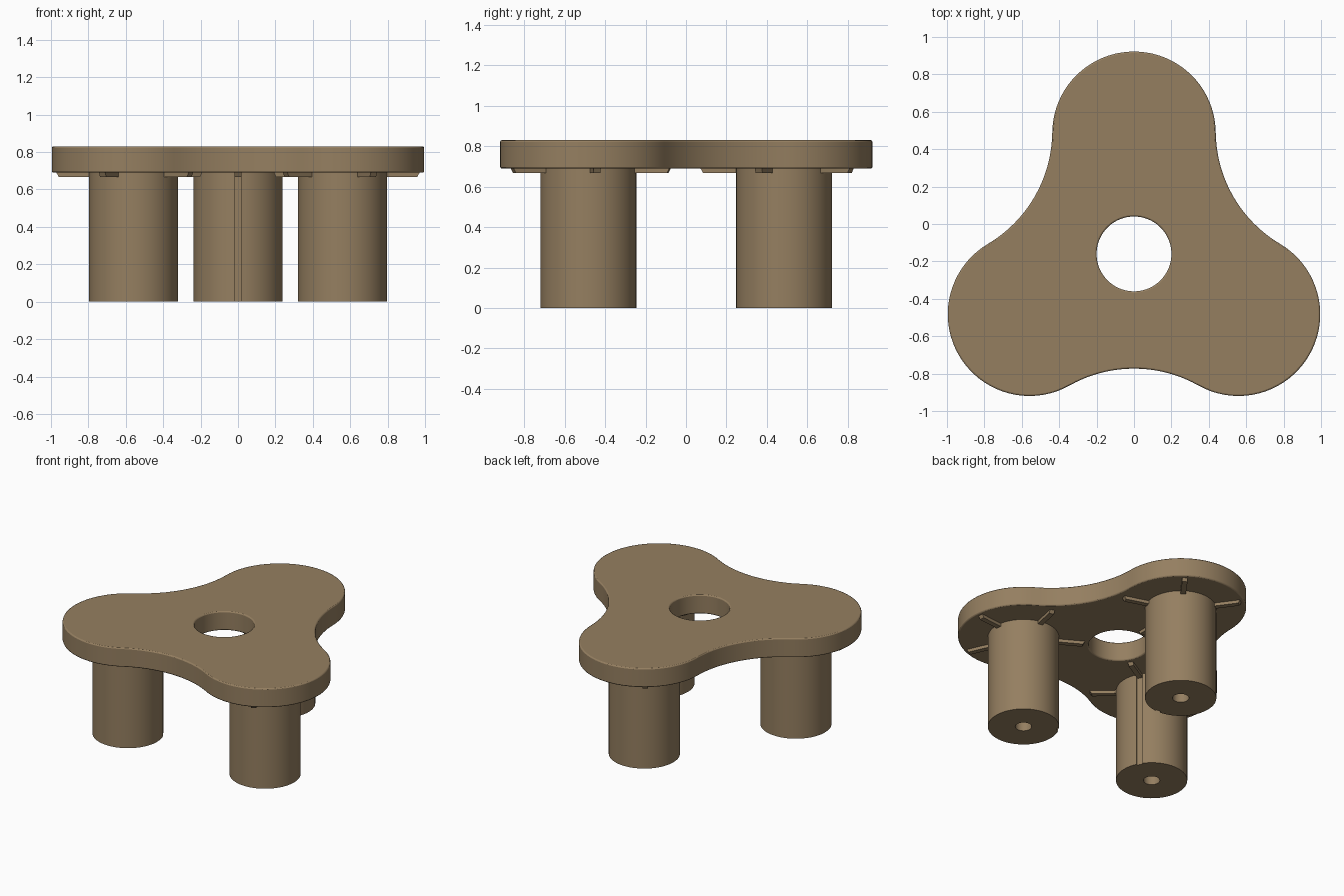
import bpy, bmesh, math
from mathutils import Vector, Matrix

if "Cube" in bpy.data.objects:
    bpy.data.objects.remove(bpy.data.objects["Cube"])

HUB = Vector((0, -0.16, 0))      # centre of the three-fold symmetry
REACH, LOBE_R = 0.645, 0.437     # hub to leg axis, lobe radius
TOP_Z, UNDER_Z = 0.83, 0.69
LEG_R, BORE_R = 0.238, 0.055

wood = bpy.data.materials.new("warm brown")
wood.diffuse_color = (0.30, 0.212, 0.118, 1)
wood.use_nodes = True
wood.node_tree.nodes["Principled BSDF"].inputs["Base Color"].default_value = wood.diffuse_color


def finish(name, bm, bevel=0):
    bmesh.ops.recalc_face_normals(bm, faces=bm.faces)
    mesh = bpy.data.meshes.new(name)
    bm.to_mesh(mesh)
    bm.free()
    mesh.materials.append(wood)
    obj = bpy.data.objects.new(name, mesh)
    bpy.context.collection.objects.link(obj)
    if bevel:
        mod = obj.modifiers.new("edge", "BEVEL")
        mod.width, mod.segments = bevel, 2
        mod.limit_method, mod.angle_limit = "ANGLE", math.radians(50)
    bpy.ops.object.select_all(action="DESELECT")
    obj.select_set(True)
    bpy.context.view_layer.objects.active = obj
    bpy.ops.object.shade_smooth_by_angle(angle=math.radians(30))
    return obj


def stack(bm, loops, closed=False):
    """Join equal-length loops of points with quads."""
    rings = [[bm.verts.new(p) for p in loop] for loop in loops]
    pairs = list(zip(rings, rings[1:])) + ([(rings[-1], rings[0])] if closed else [])
    for a, b in pairs:
        for i in range(len(a)):
            j = (i + 1) % len(a)
            bm.faces.new((a[i], a[j], b[j], b[i]))
    return rings


def at_z(points, z):
    return [Vector((p.x, p.y, z)) for p in points]


def polar(r, a):
    return Vector((r * math.cos(a), r * math.sin(a), 0))


def inner_loop(points, r):
    return [p.normalized() * r for p in points]


# Three-lobed top: lobe arcs joined by tangent concave arcs, hole in the middle
lobe = Vector((REACH, 0, 0))
fillet = polar(1.316, math.radians(60))
half = math.atan2(fillet.y, fillet.x - REACH)
fillet_r = (fillet - lobe).length - LOBE_R
sweep = 2 * (half + math.pi - math.radians(240))
outline = []
for k in range(3):
    turn = Matrix.Rotation(math.radians(90 + 120 * k), 3, "Z")
    pts = [lobe + polar(LOBE_R, -half + 2 * half * i / 40) for i in range(40)]
    pts += [fillet + polar(fillet_r, half + math.pi - sweep * i / 20) for i in range(20)]
    outline += [turn @ p for p in pts]
hole = inner_loop(outline, 0.20)
bm = bmesh.new()
stack(bm, [at_z(outline, UNDER_Z), at_z(outline, TOP_Z),
           at_z(hole, TOP_Z), at_z(hole, UNDER_Z)], closed=True)
finish("table_top", bm, bevel=0.008).location = HUB


def make_leg(name):
    """Round leg with a shallow groove on +x and a bore in the foot."""
    g = math.asin(0.02 / LEG_R)
    step = (2 * math.pi - 2 * g) / 64
    ring = [polar(LEG_R, g + step * i) for i in range(65)]
    ring += [Vector((LEG_R - 0.012, y, 0)) for y in (-0.02, 0.02)]
    bore = inner_loop(ring, BORE_R)
    bm = bmesh.new()
    rings = stack(bm, [at_z(ring, UNDER_Z + 0.005), at_z(ring, 0),
                       at_z(bore, 0), at_z(bore, 0.3)])
    bm.faces.new(rings[0])
    bm.faces.new(rings[-1])
    return finish(name, bm)


def make_ribs(name):
    """Five radial stiffeners with sloped outer ends."""
    bm = bmesh.new()
    low = UNDER_Z - 0.023
    for i in range(5):
        turn = Matrix.Rotation(math.radians(72 * i), 3, "Z")
        side = [(0.22, low), (0.40, low), (0.415, UNDER_Z + 0.004), (0.22, UNDER_Z + 0.004)]
        rings = stack(bm, [[turn @ Vector((x, y, z)) for x, z in side] for y in (-0.018, 0.018)])
        for r in rings:
            bm.faces.new(r)
    return finish(name, bm)


# One leg and its ribs per lobe, groove and first rib facing the hub
for label, deg in (("back", 90), ("front_left", 210), ("front_right", 330)):
    a = math.radians(deg)
    for obj in (make_leg(label + "_leg"), make_ribs(label + "_ribs")):
        obj.location = HUB + polar(REACH, a)
        obj.rotation_euler.z = a + math.pi
